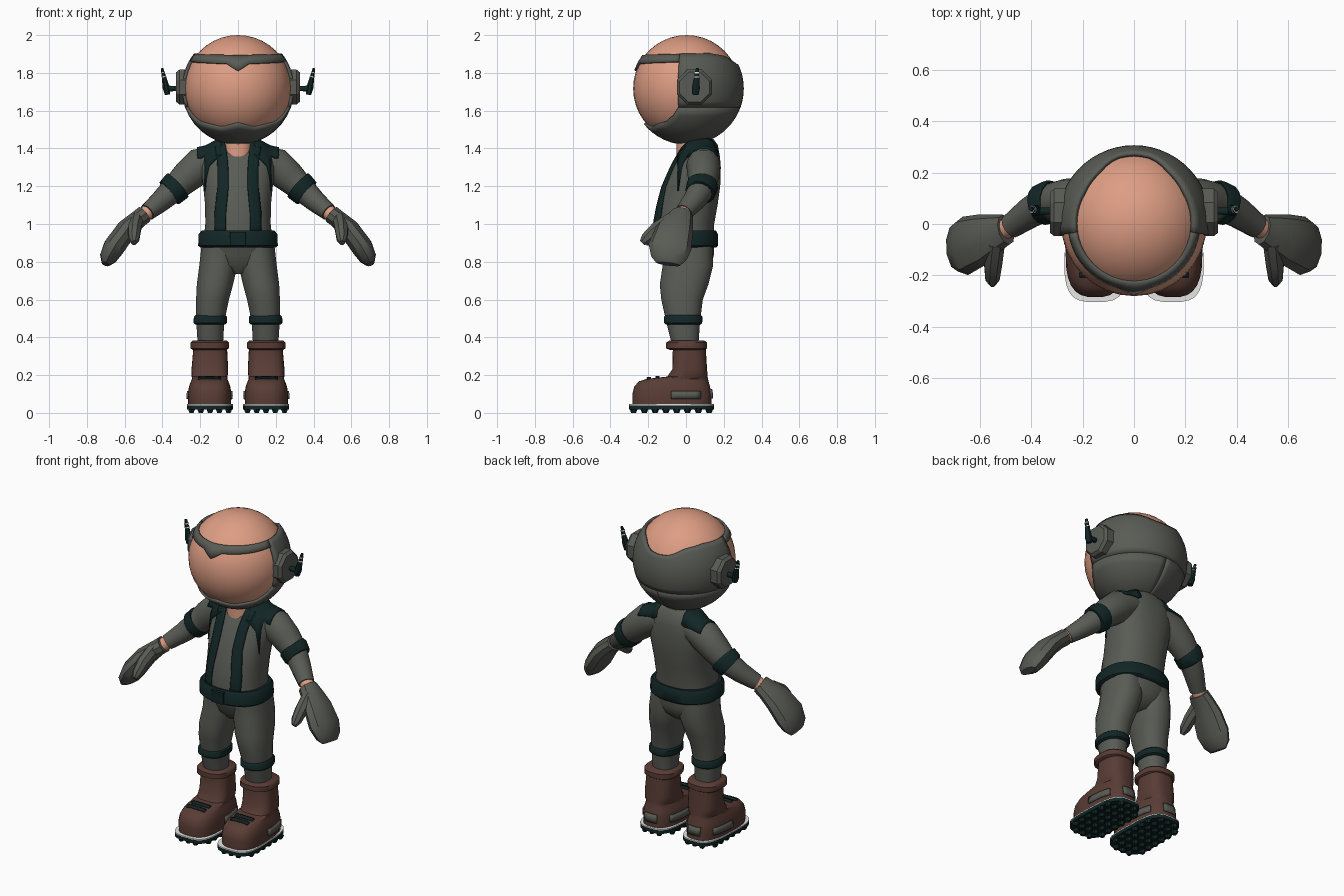
import bpy, bmesh, math
from mathutils import Vector
from mathutils.bvhtree import BVHTree

if "Cube" in bpy.data.objects:
    bpy.data.objects.remove(bpy.data.objects["Cube"], do_unlink=True)


def material(name, colour):
    mat = bpy.data.materials.new(name)
    mat.use_nodes = True
    mat.diffuse_color = (*colour, 1)
    mat.node_tree.nodes["Principled BSDF"].inputs["Base Color"].default_value = (*colour, 1)
    return mat


SKIN = material("skin", (0.73, 0.34, 0.23))
GREY = material("grey_cloth", (0.1, 0.105, 0.09))
DARK = material("dark_teal", (0.006, 0.019, 0.019))
BROWN = material("brown_leather", (0.1, 0.045, 0.035))
WHITE = material("white_trim", (0.8, 0.8, 0.78))


def finish(name, bm, mat, mirror=True, thickness=0, angle=45):
    """Turn a bmesh into an object, optionally thickened and mirrored."""
    bmesh.ops.recalc_face_normals(bm, faces=bm.faces)
    mesh = bpy.data.meshes.new(name)
    bm.to_mesh(mesh)
    bm.free()
    mesh.materials.append(mat)
    mesh.shade_smooth()
    mesh.set_sharp_from_angle(angle=math.radians(angle))
    obj = bpy.data.objects.new(name, mesh)
    bpy.context.collection.objects.link(obj)
    if thickness:
        solid = obj.modifiers.new("thickness", "SOLIDIFY")
        solid.thickness, solid.offset = thickness, 0
    if mirror:
        obj.modifiers.new("mirror", "MIRROR")
    return obj


def ring(centre, axis, ra, rb, sides, power):
    """Superellipse points around an axis; rb lies along y."""
    axis = axis.normalized()
    v = Vector((0, 1, 0))
    v = (v - axis * v.dot(axis)).normalized()
    u = v.cross(axis)
    pts = []
    for i in range(sides):
        a = math.tau * (i + 0.5) / sides
        c, s = math.cos(a), math.sin(a)
        pts.append(centre + u * ra * math.copysign(abs(c) ** (2 / power), c)
                   + v * rb * math.copysign(abs(s) ** (2 / power), s))
    return pts


def loft(name, rings, mat, **options):
    bm = bmesh.new()
    loops = [[bm.verts.new(p) for p in r] for r in rings]
    n = len(loops[0])
    for a, b in zip(loops, loops[1:]):
        for i in range(n):
            bm.faces.new((a[i], a[(i + 1) % n], b[(i + 1) % n], b[i]))
    bm.faces.new(loops[0])
    bm.faces.new(loops[-1])
    return finish(name, bm, mat, **options)


def stack(name, rows, mat, sides=20, power=2.3, taper=0, **options):
    """Upright loft; each row is height, x centre, x radius, front y, back y."""
    rings = []
    for z, cx, rx, front, back in rows:
        cy, ry = (front + back) / 2, (back - front) / 2
        pts = ring(Vector((cx, cy, z)), Vector((0, 0, 1)), rx, ry, sides, power)
        for p in pts:
            p.x = cx + (p.x - cx) * (1 - taper * (p.y - cy) / ry)
        rings.append(pts)
    return loft(name, rings, mat, **options)


def tube(name, rows, mat, sides=12, **options):
    """Loft along a path; each row is x, y, z, thickness radius, width radius."""
    pts = [Vector(r[:3]) for r in rows]
    rings = []
    for i, r in enumerate(rows):
        axis = pts[min(i + 1, len(pts) - 1)] - pts[max(i - 1, 0)]
        rings.append(ring(pts[i], axis, r[3], r[4], sides, 2))
    return loft(name, rings, mat, **options)


def drape(name, targets, place, direction, mat, nu=4, nv=8):
    """Project a thin grid plate onto the target surfaces."""
    trees = [BVHTree.FromPolygons([v.co for v in t.data.vertices],
                                  [p.vertices[:] for p in t.data.polygons]) for t in targets]
    direction = Vector(direction)
    bm, grid = bmesh.new(), []
    for j in range(nv + 1):
        row = []
        for i in range(nu + 1):
            start = Vector(place(i / nu, j / nv)) - direction * 3
            hits = [h for h in (t.ray_cast(start, direction) for t in trees) if h[0]]
            vert = None
            if hits:
                point, normal = min(hits, key=lambda h: h[3])[:2]
                if normal.dot(direction) > 0:
                    normal = -normal
                vert = bm.verts.new(point + normal * 0.004)
            row.append(vert)
        grid.append(row)
    for a, b in zip(grid, grid[1:]):
        for i in range(nu):
            quad = (a[i], a[i + 1], b[i + 1], b[i])
            if all(quad):
                bm.faces.new(quad)
    return finish(name, bm, mat, thickness=0.0095)


def lerp(a, b, t):
    return a + (b - a) * t


def curve(points, x):
    for (x0, y0), (x1, y1) in zip(points, points[1:]):
        if x <= x1:
            return lerp(y0, y1, max(0, (x - x0) / (x1 - x0)))
    return points[-1][1]


# Head and neck
bm = bmesh.new()
bmesh.ops.create_uvsphere(bm, u_segments=32, v_segments=20, radius=0.283)
bmesh.ops.translate(bm, verts=bm.verts, vec=(0, 0.003, 1.717))
finish("head", bm, SKIN, mirror=False)
stack("neck", [(1.34, 0, 0.075, -0.05, 0.09), (1.47, 0, 0.07, -0.05, 0.09)], SKIN, mirror=False)

# Helmet shell with face and crown openings
CHIN = [(0, 1.535), (24, 1.512), (60, 1.54), (72, 1.57), (80, 1.62), (180, 1.62)]
CROWN = [(0, 1.89), (120, 1.9), (145, 1.885), (165, 1.845), (180, 1.84)]
BROW = [(0, 1.81), (13, 1.848), (80, 1.86)]


def helmet_part(name, start, end, low, high, rows):
    bm, grid, radius, mid = bmesh.new(), [], 0.29, 1.717
    steps = round((end - start) / 6.67)
    for i in range(steps + 1):
        az = lerp(start, end, i / steps)
        side = min(abs(az), 360 - abs(az))
        a, b = [math.asin((f(side) - mid) / radius) for f in (low, high)]
        column = []
        for j in range(rows + 1):
            t, w = lerp(a, b, j / rows), math.radians(az)
            column.append(bm.verts.new((radius * math.cos(t) * math.sin(w),
                                        0.008 - radius * math.cos(t) * math.cos(w),
                                        mid + radius * math.sin(t))))
        grid.append(column)
    for p, q in zip(grid, grid[1:]):
        for j in range(rows):
            bm.faces.new((p[j], q[j], q[j + 1], p[j + 1]))
    finish(name, bm, GREY, mirror=False, thickness=0.016)


helmet_part("helmet_chin", -180, 180, lambda s: 1.432, lambda s: curve(CHIN, s), 6)
helmet_part("helmet_back", 80, 280, lambda s: 1.62, lambda s: curve(CROWN, s), 9)
helmet_part("helmet_brow", -80, 80, lambda s: curve(BROW, s), lambda s: curve(CROWN, s), 2)

# Ear pods and antennas
tube("ear_pod", [(0.26, 0.045, 1.725, 0.1, 0.1), (0.31, 0.045, 1.725, 0.1, 0.1),
                 (0.327, 0.045, 1.725, 0.085, 0.085)], GREY, sides=8, angle=25)
tube("antenna_arm", [(0.32, 0.05, 1.717, 0.014, 0.014), (0.39, 0.05, 1.717, 0.018, 0.018)], DARK, sides=8)
tube("antenna", [(0.373, 0.05, 1.685, 0.015, 0.018), (0.38, 0.052, 1.72, 0.02, 0.023),
                 (0.402, 0.06, 1.825, 0.007, 0.008)], DARK, sides=8)
for k in range(2):
    x, y, z = 0.392 + 0.005 * k, 0.057, 1.777 + 0.022 * k
    tube("antenna_ring", [(x, y, z, 0.0145 - 0.003 * k, 0.016), (x + 0.001, y, z + 0.006, 0.013 - 0.003 * k, 0.015)],
         WHITE, sides=8)

# Jacket and sleeves
jacket = stack("jacket", [(0.9, 0, 0.185, -0.175, 0.145), (1, 0, 0.174, -0.175, 0.15), (1.1, 0, 0.175, -0.155, 0.168),
                          (1.2, 0, 0.185, -0.125, 0.182), (1.3, 0, 0.2, -0.08, 0.185), (1.36, 0, 0.19, -0.048, 0.18),
                          (1.42, 0, 0.15, -0.01, 0.168), (1.45, 0, 0.09, 0.02, 0.145)],
               GREY, sides=28, mirror=False)
sleeve = tube("sleeve", [(0.1, 0.09, 1.35, 0.075, 0.08), (0.2, 0.092, 1.31, 0.096, 0.09),
                         (0.27, 0.092, 1.25, 0.086, 0.083), (0.34, 0.083, 1.185, 0.07, 0.07),
                         (0.41, 0.04, 1.12, 0.058, 0.06), (0.48, -0.01, 1.062, 0.046, 0.048)], GREY, sides=14)
tube("arm_band", [(0.317, 0.087, 1.206, 0.08, 0.08), (0.322, 0.087, 1.202, 0.086, 0.085),
                  (0.359, 0.074, 1.167, 0.08, 0.08), (0.364, 0.073, 1.163, 0.073, 0.074)], DARK, sides=14)
STRAP = [(0.95, 0.092), (1.05, 0.092), (1.2, 0.077), (1.32, 0.08), (1.44, 0.095)]
drape("chest_strap", [jacket], lambda u, v: (curve(STRAP, lerp(0.95, 1.44, v)) + lerp(-0.028, 0.028, u),
                                             0, lerp(0.95, 1.44, v)), (0, 1, 0), DARK, nv=14)
drape("shoulder_patch", [jacket, sleeve], lambda u, v: (lerp(0.085, 0.215, u), lerp(-0.04, 0.165, v), 0),
      (0, 0, -1), DARK, nu=6)

# Wrists and mittens
tube("wrist", [(0.46, 0.003, 1.08, 0.04, 0.04), (0.53, -0.035, 1.02, 0.04, 0.04)], SKIN)
tube("mitten", [(0.497, -0.022, 1.05, 0.05, 0.06), (0.535, -0.035, 1.02, 0.05, 0.075),
                (0.59, -0.06, 0.97, 0.057, 0.1), (0.655, -0.085, 0.88, 0.06, 0.115),
                (0.688, -0.09, 0.82, 0.048, 0.095), (0.702, -0.095, 0.788, 0.022, 0.065)], GREY, sides=10, angle=35)
tube("thumb", [(0.54, -0.07, 1.02, 0.04, 0.045), (0.548, -0.155, 0.97, 0.037, 0.042),
               (0.55, -0.21, 0.922, 0.03, 0.034), (0.55, -0.232, 0.9, 0.014, 0.018)], GREY, sides=8, angle=35)

# Belt and buckle
stack("belt", [(0.875, 0, 0.2, -0.185, 0.16), (0.885, 0, 0.212, -0.198, 0.17), (0.945, 0, 0.21, -0.198, 0.17),
               (0.965, 0, 0.195, -0.185, 0.16)], DARK, sides=28, mirror=False)
stack("buckle", [(0.885, 0, 0.042, -0.21, -0.18), (0.957, 0, 0.042, -0.21, -0.18)], DARK,
      sides=12, power=8, mirror=False)

# Trousers and knee bands
stack("hips", [(0.735, 0, 0.05, -0.07, 0.08), (0.785, 0, 0.16, -0.115, 0.135), (0.84, 0, 0.192, -0.13, 0.15),
               (0.92, 0, 0.188, -0.165, 0.15)], GREY, sides=24, mirror=False)
stack("trouser_leg", [(0.34, 0.146, 0.066, -0.07, 0.065), (0.48, 0.147, 0.075, -0.105, 0.075),
                      (0.6, 0.135, 0.088, -0.132, 0.09), (0.68, 0.122, 0.097, -0.14, 0.12),
                      (0.78, 0.104, 0.102, -0.125, 0.145), (0.88, 0.095, 0.1, -0.13, 0.14)], GREY)
stack("knee_band", [(0.468, 0.147, 0.08, -0.108, 0.078), (0.476, 0.147, 0.089, -0.118, 0.087),
                    (0.508, 0.146, 0.089, -0.118, 0.088), (0.517, 0.146, 0.08, -0.11, 0.08)], DARK)

# Boots
boot = stack("boot", [(0.044, 0.15, 0.112, -0.283, 0.135), (0.1, 0.15, 0.114, -0.285, 0.135),
                      (0.14, 0.15, 0.108, -0.275, 0.128), (0.167, 0.15, 0.098, -0.25, 0.12),
                      (0.18, 0.15, 0.092, -0.21, 0.117), (0.192, 0.15, 0.094, -0.1, 0.115),
                      (0.23, 0.149, 0.096, -0.073, 0.112), (0.345, 0.147, 0.088, -0.07, 0.105)],
             BROWN, sides=28, power=2.8, taper=0.08)
stack("boot_cuff", [(0.333, 0.15, 0.09, -0.085, 0.1), (0.342, 0.15, 0.102, -0.106, 0.112),
                    (0.372, 0.15, 0.102, -0.106, 0.112), (0.382, 0.15, 0.092, -0.09, 0.1)], BROWN, power=2.6)
for y in (-0.195, -0.15):
    drape("lace", [boot], lambda u, v: (lerp(0.09, 0.21, u), y + lerp(-0.011, 0.011, v), 0), (0, 0, -1), DARK, nu=6, nv=2)
for sign, label in ((-1, "outer_patch"), (1, "inner_patch")):
    drape(label, [boot], lambda u, v: (0.15, lerp(-0.08, 0.075, u), lerp(0.075, 0.115, v)),
          (sign, 0, 0), GREY, nu=6, nv=2)
drape("heel_patch", [boot], lambda u, v: (lerp(0.11, 0.19, u), 0, lerp(0.075, 0.125, v)), (0, -1, 0), GREY, nv=2)

# Soles with rounded lugs
SOLE = (0.148, 0.12, -0.303, 0.148)
for name, low, high, mat in (("sole", 0.018, 0.04, DARK), ("sole_trim", 0.04, 0.046, WHITE)):
    stack(name, [(low, *SOLE), (high, *SOLE)], mat, sides=28, power=3.5, taper=0.08)
bm = bmesh.new()
for row in range(8):
    for col in range(5):
        dx, dy = (col - 2) / 2 * 0.098, (row - 3.5) / 3.5 * 0.2
        if abs(dx / 0.12) ** 3 + abs(dy / 0.226) ** 3 < 1.15:
            made = bmesh.ops.create_cone(bm, cap_ends=True, segments=6, radius1=0.013, radius2=0.022, depth=0.022)
            bmesh.ops.translate(bm, verts=made["verts"], vec=(0.148 + dx, -0.0775 + dy, 0.011))
finish("sole_lugs", bm, DARK, angle=30)
